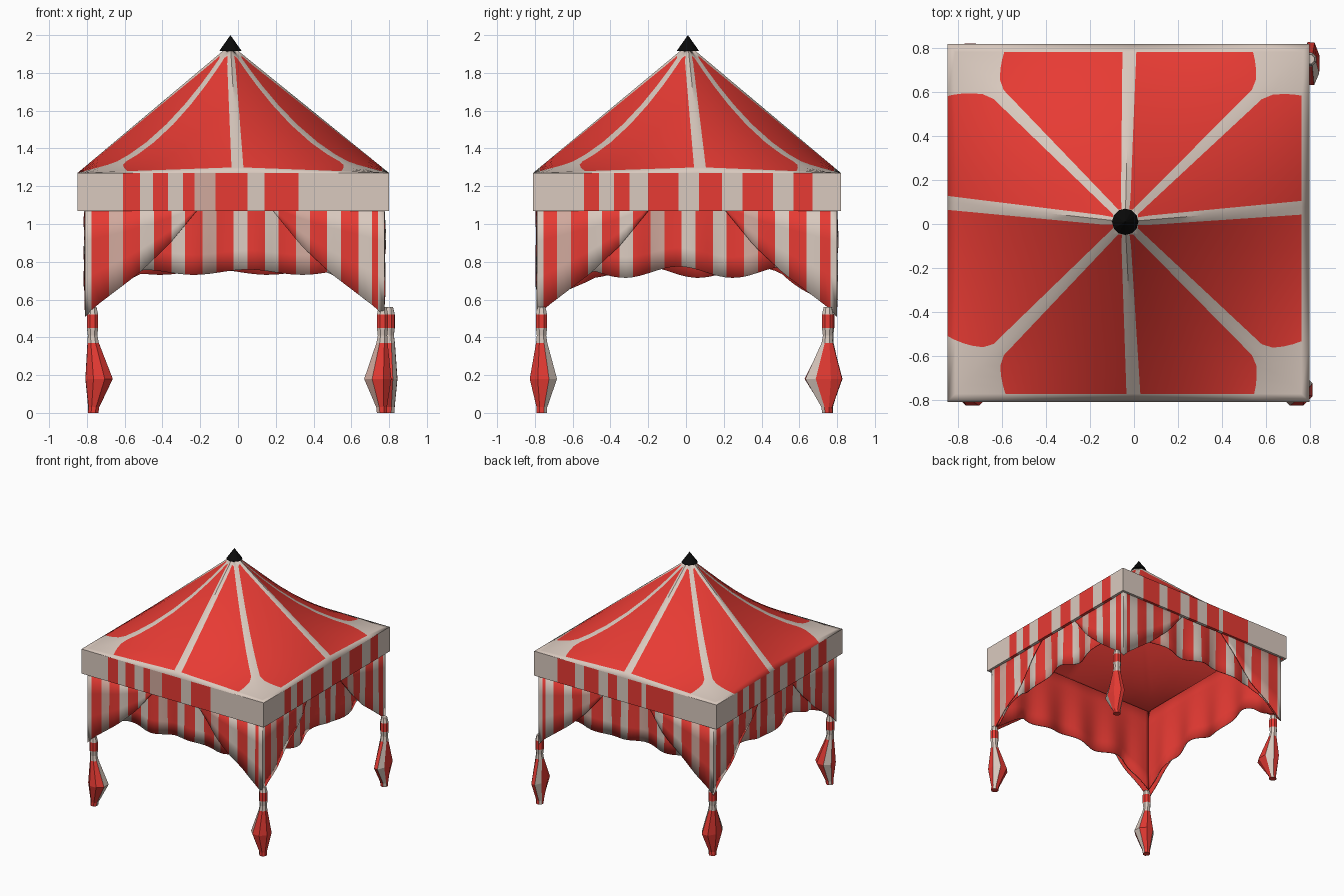
import bpy, bmesh, math

if "Cube" in bpy.data.objects:
    bpy.data.objects.remove(bpy.data.objects["Cube"])

def material(name, rgb):
    m = bpy.data.materials.new(name)
    m.diffuse_color = (*rgb, 1)
    m.use_nodes = True
    m.node_tree.nodes["Principled BSDF"].inputs["Base Color"].default_value = m.diffuse_color
    return m

# Slot order matters: solidify shifts every slot to the last one (red lining)
CLOTH = [material("cream", (0.70, 0.59, 0.52)), material("faded pink", (0.64, 0.40, 0.34)),
         material("red", (0.83, 0.045, 0.035))]
BLACK = material("black", (0.003, 0.003, 0.003))
CREAM, PINK, RED = 0, 1, 2

def finish(name, bm, mats, thickness=0, smooth=True):
    bmesh.ops.remove_doubles(bm, verts=bm.verts, dist=0.0005)
    me = bpy.data.meshes.new(name)
    bm.to_mesh(me)
    bm.free()
    for m in mats:
        me.materials.append(m)
    ob = bpy.data.objects.new(name, me)
    bpy.context.collection.objects.link(ob)
    if smooth:
        bpy.ops.object.select_all(action='DESELECT')
        ob.select_set(True)
        bpy.context.view_layer.objects.active = ob
        bpy.ops.object.shade_smooth_by_angle(angle=math.radians(35))
    if thickness:
        mod = ob.modifiers.new("lining", 'SOLIDIFY')
        mod.thickness = thickness
        mod.offset = -1
        mod.material_offset = 2
    return ob

def grid(bm, rows, colour):
    """Skin rows of points with quads; colour(row, column) gives the slot."""
    vs = [[bm.verts.new(p) for p in r] for r in rows]
    for i in range(len(vs) - 1):
        for j in range(len(vs[0]) - 1):
            f = bm.faces.new((vs[i][j], vs[i + 1][j], vs[i + 1][j + 1], vs[i][j + 1]))
            f.material_index = colour(i, j)

def lerp_table(table, x):
    for (xa, ya), (xb, yb) in zip(table, table[1:]):
        if x <= xb:
            return ya + (yb - ya) * (x - xa) / (xb - xa)
    return table[-1][1]

def cuts(lo, hi, edges, step):
    pts = [lo] + sorted(e for e in edges if lo + 0.004 < e < hi - 0.004) + [hi]
    out = [lo]
    for a, b in zip(pts, pts[1:]):
        n = max(1, math.ceil((b - a) / step))
        out += [a + (b - a) * k / n for k in range(1, n + 1)]
    return out

def sheet(bm, rect, side, cs, ztop, zbot, colour, ripple=0, rows=1):
    """Hanging cloth on one side (0 front, 1 right, 2 back, 3 left)."""
    x0, x1, y0, y1 = rect
    if side >= 2:
        cs = cs[::-1]
    lo, hi = (x0, x1) if side % 2 == 0 else (y0, y1)
    grid_rows = []
    for r in range(rows + 1):
        k = r / rows
        line = []
        for c in cs:
            z = ztop + (zbot(c) - ztop) * k
            ends = min(1, (c - lo) / 0.2, (hi - c) / 0.2)
            w = ripple * k * ends * math.sin(c * 19 + side)
            line.append([(c, y0 - w, z), (x1 + w, c, z), (c, y1 + w, z), (x0 - w, c, z)][side])
        grid_rows.append(line)
    grid(bm, grid_rows, lambda i, j: colour((cs[j] + cs[j + 1]) / 2))

# Striped band around the roof edge
BAND = (-0.85, 0.80, -0.81, 0.82)
STRIPES = [
    [(-.61, -.52), (-.45, -.37), (-.29, -.23), (-.12, .05), (.14, .32)],
    [(-.54, -.46), (-.38, -.30), (-.20, -.04), (.07, .19), (.30, .46), (.57, .67)],
    [(-.46, -.21), (-.17, -.05), (.05, .13), (.22, .35), (.43, .59)],
    [(-.6, -.5), (-.4, -.31), (-.2, -.1), (0, .08), (.17, .25), (.33, .4), (.48, .55)],
]
bm = bmesh.new()
for side, stripes in enumerate(STRIPES):
    lo, hi = BAND[:2] if side % 2 == 0 else BAND[2:]
    def band_colour(c):
        if any(a < c < b for a, b in stripes):
            return RED
        return PINK if side == 0 and -.23 < c < -.12 else CREAM
    sheet(bm, BAND, side, cuts(lo, hi, [e for s in stripes for e in s], 2),
          1.27, lambda c: 1.07, band_colour)
finish("striped_band", bm, CLOTH, 0.025, smooth=False)

# Shared stripe rule for the hanging cloth
PERIOD, START, WIDTH = 0.165, -0.94, 0.092
EDGES = [START + PERIOD * k + w for k in range(13) for w in (0, WIDTH)]

def cloth_colour(c):
    k, rest = divmod(c - START, PERIOD)
    if rest < WIDTH:
        return RED
    return PINK if int(k) % 3 == 1 else CREAM

# Wavy valance hanging inside the corner drapes, up to the roof
VAL = (-0.78, 0.745, -0.755, 0.77)
bm = bmesh.new()
for side in range(4):
    lo, hi = VAL[:2] if side % 2 == 0 else VAL[2:]
    def val_bottom(c):
        d = min(c - lo, hi - c)
        wave = 0.745 + (0.014, 0.03)[side % 2] * math.sin(c * 11 + 1 + side)
        return wave if d > 0.27 else 0.57 + (wave - 0.57) * d / 0.27
    sheet(bm, VAL, side, cuts(lo, hi, EDGES, 0.04), 1.265, val_bottom, cloth_colour, 0.018, 5)
finish("wavy_valance", bm, CLOTH, 0.006)

# Corner drapes, swept back toward each corner
DRAPE = (-0.81, 0.775, -0.79, 0.80)
SWEEP = [(0, .51), (.05, .56), (.28, .735), (.44, .885), (.6, 1.08)]
bm = bmesh.new()
for side in range(4):
    lo, hi = DRAPE[:2] if side % 2 == 0 else DRAPE[2:]
    def drape_bottom(c):
        return lerp_table(SWEEP, min(c - lo, hi - c))
    def drape_colour(c):
        return CREAM if min(c - lo, hi - c) < 0.035 else cloth_colour(c)
    for a, b in ((lo, lo + 0.6), (hi - 0.6, hi)):
        sheet(bm, DRAPE, side, cuts(a, b, EDGES + [lo + .035, hi - .035], 0.05),
              1.10, drape_bottom, drape_colour, 0.008, 3)
finish("corner_drapes", bm, CLOTH, 0.006)

# Gathered ties and tassels: post, bulge centre, bulge radii, pale facets
TASSELS = {
    "front_left": ((-.77, -.765), (-.735, -.755), (.078, .078), {2: CREAM, 5: CREAM}),
    "front_right": ((.765, -.765), (.74, -.755), (.078, .078), {5: PINK, 4: PINK, 1: CREAM}),
    "back_right": ((.80, .75), (.805, .73), (.042, .105), {1: CREAM, 5: CREAM}),
    "back_left": ((-.77, .755), (-.745, .725), (.068, .105), {1: CREAM, 5: CREAM}),
}
PROFILE = [(.56, .25, 0), (.52, .36, 0), (.45, .36, 0), (.41, .30, 0), (.37, .36, .1),
           (.18, 1, 1), (.03, .34, .2), (0, .33, .1)]
for name, (post, bulge, rad, pale) in TASSELS.items():
    out = math.atan2(post[1], post[0])
    rows = []
    for z, s, k in PROFILE:
        cx, cy = (post[i] + (bulge[i] - post[i]) * k for i in (0, 1))
        rx, ry = (s * r if k > .5 else s * .09 for r in rad)
        rows.append([(cx + rx * math.cos(out + math.tau * (j + .5) / 8),
                      cy + ry * math.sin(out + math.tau * (j + .5) / 8), z) for j in range(9)])
    bm = bmesh.new()
    grid(bm, rows, lambda i, j: CREAM if i in (0, 2, 3) else RED if i == 1 else pale.get(j, RED))
    bmesh.ops.remove_doubles(bm, verts=bm.verts, dist=0.0005)
    bmesh.ops.holes_fill(bm, edges=[e for e in bm.edges if e.is_boundary], sides=8)
    bmesh.ops.recalc_face_normals(bm, faces=bm.faces)
    finish(name + "_tassel", bm, CLOTH, smooth=False)

# Roof: straight mid ridges, sagging corner ridges, cream seams between red panels
x0, x1, y0, y1 = BAND
BASE = [(x0, y0), (0.0, y0), (x1, y0), (x1, .08), (x1, y1), (-.02, y1), (x0, y1), (x0, .10)]
AX, AY, RISE = -0.04, 0.01, 0.68
RADIAL = [.03, .07, .13, .2, .3, .42, .55, .66, .74, .80, .86, .91, .955, 1]
bm = bmesh.new()
for i in range(8):
    p, q = BASE[i], BASE[(i + 1) % 8]
    rows = []
    for t in RADIAL:
        a = min(.30, (.02 + .012 * t) / (.82 * t))
        b = min(.42, (.022 + .032 * t) / (.82 * t) + max(0, t - .76) * 1.1)
        ss = [0] + [a + (1 - b - a) * k / 4 for k in range(5)] + [1]
        if i % 2 == 0:
            ss = ss[::-1]
        line = []
        for s in ss:
            v = s if i % 2 else 1 - s
            bx, by = (p[n] + (q[n] - p[n]) * v for n in (0, 1))
            h = (1 - s) * (1 - t) + s * (1 - t) ** 1.9
            line.append((AX + (bx - AX) * t, AY + (by - AY) * t, 1.27 + RISE * h))
        rows.append(line)
    left = i in (6, 7)
    grid(bm, rows, lambda r, c: CREAM if c in (0, 5) or r < 1
         or (r == len(RADIAL) - 2 and not left) else RED)
finish("tent_roof", bm, CLOTH, 0.004)

# Black pointed cap
bm = bmesh.new()
bmesh.ops.create_cone(bm, cap_ends=True, segments=12, radius1=0.06, radius2=0, depth=0.085)
bmesh.ops.translate(bm, verts=bm.verts, vec=(AX, AY, 1.9575))
finish("roof_cap", bm, [BLACK], smooth=False)
